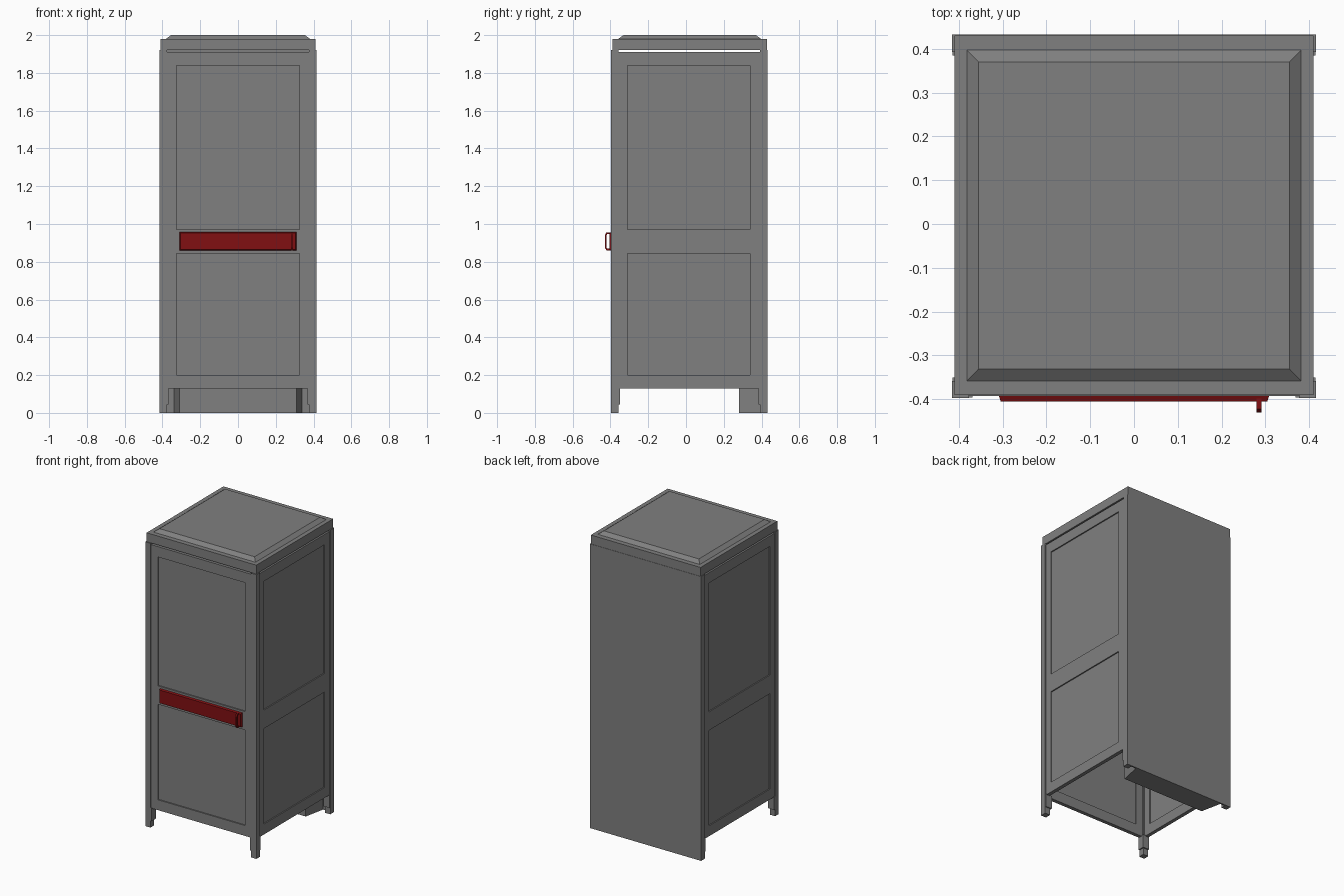
import bpy, bmesh

if "Cube" in bpy.data.objects:
    bpy.data.objects.remove(bpy.data.objects["Cube"])


def material(name, rgb):
    m = bpy.data.materials.new(name)
    m.diffuse_color = (*rgb, 1)
    m.use_nodes = True
    m.node_tree.nodes["Principled BSDF"].inputs["Base Color"].default_value = m.diffuse_color
    return m


GREY = material("grey_plastic", (0.215, 0.215, 0.215))
RED = material("dark_red", (0.22, 0.005, 0.006))


def finish(name, bm, mat):
    bmesh.ops.recalc_face_normals(bm, faces=bm.faces[:])
    mesh = bpy.data.meshes.new(name)
    bm.to_mesh(mesh)
    bm.free()
    mesh.materials.append(mat)
    obj = bpy.data.objects.new(name, mesh)
    bpy.context.collection.objects.link(obj)
    return obj


def add_box(bm, x, y, z):
    verts = bmesh.ops.create_cube(bm, size=1)["verts"]
    for v in verts:
        v.co = [r[0] if c < 0 else r[1] for c, r in zip(v.co, (x, y, z))]


def boxes(name, parts, mat=GREY):
    bm = bmesh.new()
    for p in parts:
        add_box(bm, *p)
    return finish(name, bm, mat)


def frustum(name, rings, mat=GREY):
    """Loft between two rings of equal point count."""
    bm = bmesh.new()
    a, b = [[bm.verts.new(p) for p in ring] for ring in rings]
    bm.faces.new(a)
    bm.faces.new(b)
    n = len(a)
    for i in range(n):
        j = (i + 1) % n
        bm.faces.new((a[i], a[j], b[j], b[i]))
    return finish(name, bm, mat)


# Framed walls: stiles, rails and a thinner recessed panel
Z0, Z1 = 0.13, 1.91
RAILS = [(Z0, 0.20), (0.845, 0.97), (1.84, Z1)]


def framed_wall(name, u, pu, depth, panel_depth, along_x):
    parts = []

    def put(us, ds, zs):
        parts.append((us, ds, zs) if along_x else (ds, us, zs))

    put((u[0], pu[0]), depth, (Z0, Z1))
    put((pu[1], u[1]), depth, (Z0, Z1))
    for zs in RAILS:
        put(pu, depth, zs)
    for lower, upper in zip(RAILS, RAILS[1:]):
        put(pu, panel_depth, (lower[1], upper[0]))
    boxes(name, parts)


framed_wall("door", (-0.376, 0.376), (-0.325, 0.325),
            (-0.392, -0.367), (-0.384, -0.375), True)
for side, s in (("left", -1), ("right", 1)):
    framed_wall(side + "_wall", (-0.37, 0.393), (-0.31, 0.34),
                sorted((s * 0.385, s * 0.41)),
                sorted((s * 0.393, s * 0.402)), False)

# Back wall, reaching the ground
boxes("back_wall", [((-0.415, 0.415), (0.422, 0.432), (0, 1.92))])

# Corner posts with thicker collars above the feet
for side, s in (("left", -1), ("right", 1)):
    outer = s * 0.415
    xs = sorted((outer, s * 0.376))
    xc = sorted((s * 0.414, s * 0.368))
    boxes("front_post_" + side, [
        (xs, (-0.397, -0.358), (0, 1.92)),
        (xc, (-0.396, -0.350), (0.045, 0.135))])
    boxes("back_post_" + side, [
        (xs, (0.392, 0.431), (0, 1.92)),
        (xc, (0.385, 0.430), (0.045, 0.135))])

# Tank under the back, with slanted ends
plan = [(-0.31, 0.28), (0.31, 0.28), (0.34, 0.423), (-0.34, 0.423)]
frustum("rear_tank", [[(x, y, z) for x, y in plan] for z in (0, 0.13)])

# Roof slab and its bevelled cap
boxes("roof", [((-0.41, 0.41), (-0.39, 0.43), (1.92, 1.98))])


def rect(x, y0, y1, z):
    return [(-x, y0, z), (x, y0, z), (x, y1, z), (-x, y1, z)]


frustum("roof_cap", [rect(0.384, -0.361, 0.40, 1.978),
                     rect(0.355, -0.331, 0.37, 2.0)])


# Red bar with bevelled edges across the door
def bar_ring(x, h, y):
    return [(-x, y, 0.908 - h), (x, y, 0.908 - h),
            (x, y, 0.908 + h), (-x, y, 0.908 + h)]


frustum("door_bar", [bar_ring(0.31, 0.05, -0.388),
                     bar_ring(0.304, 0.044, -0.405)], RED)

# Red pull handle: C-shaped band with cut corners
outer = [(-0.398, 0.955), (-0.422, 0.955), (-0.430, 0.940)]
inner = [(-0.398, 0.946), (-0.418, 0.946), (-0.422, 0.937)]


def full(half):
    return half + [(y, 1.816 - z) for y, z in reversed(half)]


profile = full(outer) + full(inner)[::-1]
frustum("handle", [[(x, y, z) for y, z in profile] for x in (0.28, 0.291)], RED)
